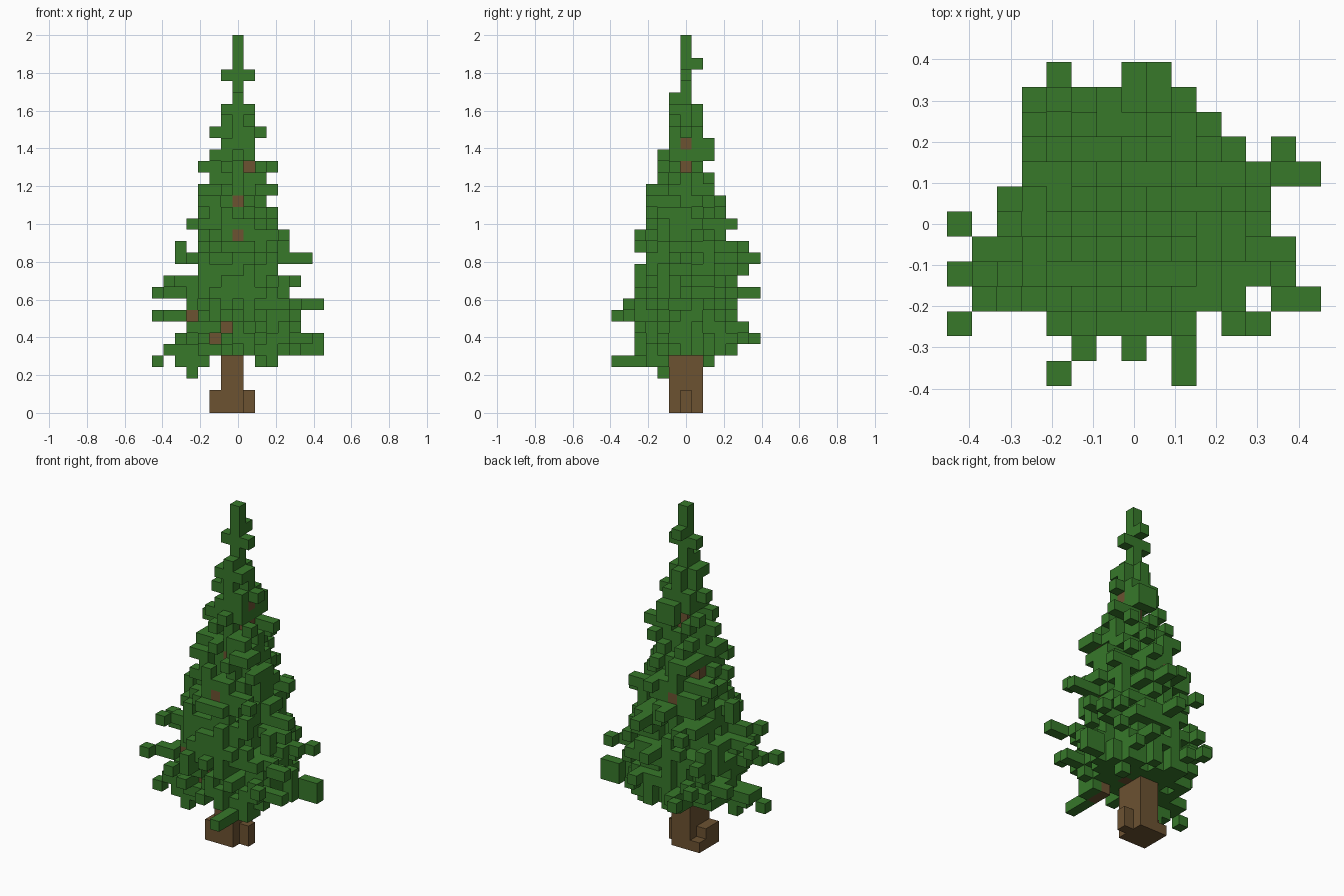
import bpy
import bmesh
import random
from mathutils import Vector

default_cube = bpy.data.objects.get("Cube")
if default_cube:
    bpy.data.objects.remove(default_cube, do_unlink=True)

random.seed(11)
CELL = 2 / 33  # the tree is thirty-three blocks tall


def make_material(name, colour):
    material = bpy.data.materials.new(name)
    material.use_nodes = True
    material.diffuse_color = colour
    material.node_tree.nodes["Principled BSDF"].inputs["Base Color"].default_value = colour
    return material


leaf_green = make_material("leaf_green", (0.038, 0.188, 0.023, 1))
bark_brown = make_material("bark_brown", (0.150, 0.084, 0.031, 1))

leaves, wood = set(), set()


def fill(target, xs, ys, zs):
    target.update((x, y, z) for x in xs for y in ys for z in zs)


# Trunk: wide foot, straight shaft and a thin core running up the crown
fill(wood, range(-1, 1), range(-1, 2), range(5))
fill(wood, [-2], range(-1, 2), [0])
fill(wood, [-2], range(-1, 1), [1])
fill(wood, [1], [0], range(2))
fill(wood, [0], [0], range(5, 23))

# Crown: ragged discs with a loose fringe, shrinking with height
PROFILE = [(5, 4.3), (10, 4.2), (13, 3.8), (16, 3.3), (19, 2.5), (22, 1.7), (26, 1.3)]


def crown_radius(z):
    for (z0, r0), (z1, r1) in zip(PROFILE, PROFILE[1:]):
        if z0 <= z <= z1:
            return r0 + (r1 - r0) * (z - z0) / (z1 - z0)
    return 0


for z in range(5, 27):
    radius = crown_radius(z)
    limit = round(radius)
    for x in range(-limit, limit + 1):
        for y in range(-limit, limit + 1):
            reach = Vector((x, y)).length
            if reach < radius * 0.55:
                chance = 1
            elif reach <= radius:
                chance = 0.62 if radius > 2 else 0.85
            else:
                chance = 0.22 if reach < min(radius + 0.9, radius * 1.4) else 0
            if random.random() < chance:
                leaves.add((x, y, z))

# Spire with small side shoots
fill(leaves, [0], [0], range(23, 33))
fill(leaves, [-1, 1], [0], [29])
leaves.update({(0, 1, 30), (0, -1, 27)})

# Twigs: rows of blocks from the core to a tip, with needles at their sides
TIPS = [
    (-6, -1, 5), (7, 2, 5), (-6, -2, 5), (7, 2, 6), (-3, 6, 6), (6, -2, 6),
    (-5, 1, 6), (5, -4, 7), (-4, 5, 7), (2, 5, 7), (5, 1, 7), (-4, -3, 7),
    (-7, -4, 8), (-3, -6, 8), (5, -1, 8), (-2, -5, 9), (7, -3, 9), (0, -5, 9),
    (6, 3, 9), (3, 4, 9), (-4, 4, 9), (-6, -1, 10), (0, 6, 10), (4, 3, 10),
    (-6, -3, 11), (5, 0, 11), (-3, 5, 12), (6, -1, 13), (1, 6, 13), (-1, 5, 14),
    (4, -4, 15), (4, 2, 15), (-4, 2, 16), (1, 4, 16), (3, -2, 17), (-2, 3, 18),
    (-3, -1, 19), (3, -3, 19), (2, -2, 20), (-3, 0, 21), (3, 1, 21), (0, 2, 23),
]
for x, y, z in TIPS:
    steps = max(abs(x), abs(y))
    for step in range(1, steps + 1):
        t = step / steps
        bx, by = round(x * t), round(y * t)
        (wood if t < 0.3 else leaves).add((bx, by, z))
        for side in (-1, 1):
            nx, ny = (bx, by + side) if abs(x) > abs(y) else (bx + side, by)
            inside = Vector((nx, ny)).length < crown_radius(z) + 0.7 and abs(ny) < 5
            if inside and random.random() < 0.4:
                leaves.add((nx, ny, z))

# Low hanging shoots beneath the skirt
fill(leaves, [2], range(-6, -3), [4])
fill(wood, [2], [-3, -2], [4])
fill(leaves, [3], [-3, -2, 2], [4])
fill(leaves, range(-5, -2), [-2], [4])
leaves.update({(-4, -2, 3), (-7, -2, 4)})

# Loose blocks off the left and right flanks
leaves.update({(-7, 0, 10), (-5, 0, 13), (-5, 0, 14)})


def bare_branch(block, direction, depth):
    """Turn a block to bark and clear the leaves that hide it from one side."""
    wood.add(block)
    for step in range(1, depth + 1):
        leaves.discard(tuple(b + d * step for b, d in zip(block, direction)))


# Bark glimpsed through gaps at the front, back, left and underneath
FRONT, BACK, LEFT, BELOW = (0, -1, 0), (0, 1, 0), (-1, 0, 0), (0, 0, -1)
for block in [(1, 0, 21), (0, -1, 18), (0, -3, 15), (-4, -2, 8), (-1, -2, 7), (-2, -2, 6)]:
    bare_branch(block, FRONT, 5)
bare_branch((-1, 3, 15), BACK, 3)
bare_branch((-2, 1, 17), LEFT, 3)
for block in [(0, 1, 23), (2, -2, 19), (3, -1, 13)]:
    bare_branch(block, BELOW, 2)
wood.add((1, 0, 23))

# Leaves that shade the bare branches from the other sides
leaves.update({
    (1, -1, 23), (0, 2, 23), (2, -3, 19), (3, -2, 19), (2, -2, 20), (3, -2, 13),
    (0, -3, 16), (-1, -3, 15), (-4, -2, 9), (-4, -1, 8), (-5, -2, 8),
    (-2, -3, 7), (-1, -3, 6), (-1, -3, 8), (-1, 3, 16), (-2, 1, 18),
})

leaves -= wood
solid = leaves | wood


def build_blocks(name, blocks, material):
    """Make one mesh from the exposed sides of a set of blocks."""
    bm = bmesh.new()
    for block in sorted(blocks):
        centre = Vector(block) + Vector((0, 0, 0.5))
        for axis in range(3):
            for sign in (-1, 1):
                normal = Vector((0, 0, 0))
                normal[axis] = sign
                neighbour = tuple(int(c) for c in Vector(block) + normal)
                if neighbour in solid:
                    continue
                side = Vector((0, 0, 0))
                side[(axis + 1) % 3] = 0.5
                up = normal.cross(side)
                corners = (-side - up, side - up, side + up, up - side)
                bm.faces.new([bm.verts.new((centre + normal / 2 + c) * CELL) for c in corners])
    bmesh.ops.remove_doubles(bm, verts=bm.verts, dist=CELL / 100)
    mesh = bpy.data.meshes.new(name)
    bm.to_mesh(mesh)
    bm.free()
    mesh.materials.append(material)
    bpy.context.collection.objects.link(bpy.data.objects.new(name, mesh))


build_blocks("foliage", leaves, leaf_green)
build_blocks("trunk_and_branches", wood, bark_brown)
